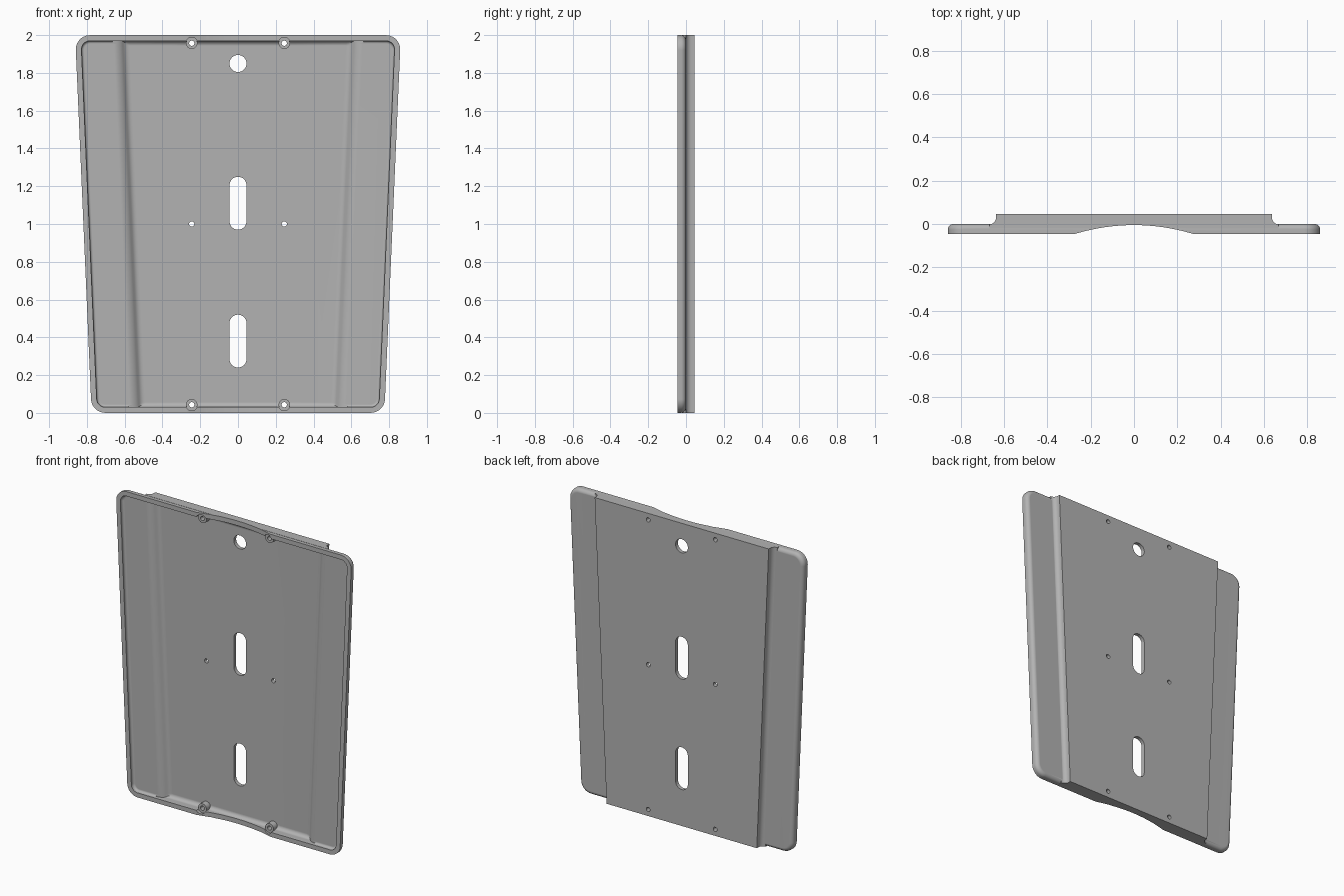
import bpy, bmesh
from math import sin, cos, pi, atan

if "Cube" in bpy.data.objects:
    bpy.data.objects.remove(bpy.data.objects["Cube"], do_unlink=True)

HEIGHT, FRONT, BACK = 2.0, -0.045, 0.045
BASE_W, SLOPE = 0.775, 0.0435          # half width at the bottom, flare per unit height
TILT = atan(SLOPE)

grey = bpy.data.materials.new("plain_grey")
grey.use_nodes = True
grey.diffuse_color = (0.45, 0.45, 0.45, 1)
grey.node_tree.nodes["Principled BSDF"].inputs["Base Color"].default_value = (0.45, 0.45, 0.45, 1)


def loft(name, rings):
    """Closed solid through rings with equal point counts."""
    bm = bmesh.new()
    rows = [[bm.verts.new(p) for p in ring] for ring in rings]
    n = len(rows[0])
    for a, b in zip(rows, rows[1:]):
        for i in range(n):
            j = (i + 1) % n
            bm.faces.new((a[i], a[j], b[j], b[i]))
    bm.faces.new(rows[0])
    bm.faces.new(rows[-1][::-1])
    bmesh.ops.recalc_face_normals(bm, faces=bm.faces)
    mesh = bpy.data.meshes.new(name)
    bm.to_mesh(mesh)
    bm.free()
    mesh.materials.append(grey)
    obj = bpy.data.objects.new(name, mesh)
    bpy.context.scene.collection.objects.link(obj)
    return obj


def outline(y, inset, radius=0.075, steps=10):
    """Tapered rounded outline, drawn inwards by inset."""
    r, low, high = radius - inset, 0.0005 + inset, HEIGHT - 0.0005 - inset
    half = []
    for zc, a0, a1 in ((low + r, -pi / 2, -TILT), (high - r, -TILT, pi / 2)):
        xc = BASE_W + SLOPE * zc - (inset + r) / cos(TILT)
        for i in range(steps + 1):
            a = a0 + (a1 - a0) * i / steps
            half.append((xc + r * cos(a), y, zc + r * sin(a)))
    return half + [(-x, y, z) for x, y, z in reversed(half)]


def tray(name, front, back, inset, fillet, steps=6):
    """Outline solid with its back edge rounded."""
    rings = [outline(front, inset)]
    for i in range(steps + 1):
        a = pi / 2 * i / steps
        rings.append(outline(back - fillet + fillet * sin(a), inset + fillet * (1 - cos(a))))
    return loft(name, rings)


def section(profile, z, cap=1.0):
    """Mirrored cross-section at height z, its sides following the taper."""
    side = [(x - SLOPE * (HEIGHT - z), min(y, cap), z) for x, y in profile]
    return side + [(-x, y, z) for x, y, z in reversed(side)]


def rod(name, x, z, r, y0, y1, length=0.0, steps=16):
    """Round or slot-shaped bar along y."""
    ring = []
    for shift, start in ((length / 2, 0), (-length / 2, pi)):
        for i in range(steps + 1):
            a = start + pi * i / steps
            if length == 0 and i == steps:
                continue
            ring.append((x + r * cos(a), z + shift + r * sin(a)))
    return loft(name, [[(px, y, pz) for px, pz in ring] for y in (y0, y1)])


def combine(target, tool, operation):
    mod = target.modifiers.new("combine", "BOOLEAN")
    mod.operation, mod.object, mod.solver = operation, tool, "EXACT"
    tool.hide_render = True
    bpy.context.view_layer.objects.active = target
    bpy.ops.object.modifier_apply(modifier=mod.name)
    bpy.data.objects.remove(tool, do_unlink=True)


# Shallow body with rounded back edge
plate = tray("mounting_plate", FRONT, 0.0, 0.0, 0.026)

# Raised centre panel on the back, with hollow fillets down to the wings
step = [(0.667, -0.02)]
step += [(0.667 - 0.031 * sin(a), 0.030 - 0.031 * cos(a)) for a in [pi / 2 * i / 8 for i in range(9)]]
step.append((0.636, BACK))
combine(plate, loft("raised_panel", [section(step, z) for z in (0, HEIGHT)]), "UNION")

# Hollow front: shallow pocket, then the deeper centre channel
combine(plate, tray("pocket", -0.06, -0.022, 0.03, 0.015), "DIFFERENCE")
FLOOR, ROUND, END = 0.02, 0.025, 0.031
inner = [(0.665, -0.06), (0.665, -0.023), (0.643, -0.019), (0.625, -0.011), (0.613, 0.0),
         (0.605, 0.009), (0.597, 0.015), (0.587, 0.019), (0.575, FLOOR)]
ends = []
for i in range(7):
    a = pi / 2 * i / 6
    ends.append((END + ROUND * (1 - cos(a)), FLOOR - ROUND + ROUND * sin(a)))
rows = ends + [(HEIGHT - z, cap) for z, cap in reversed(ends)]
combine(plate, loft("channel", [section(inner, z, cap) for z, cap in rows]), "DIFFERENCE")

# Shallow curved dip across the top and bottom rims
dip = [(0.27 * i / 16, -0.005 - 0.04 * (i / 16) ** 2) for i in range(-17, 18)]
dip = [(dip[0][0], -0.1)] + dip + [(dip[-1][0], -0.1)]
combine(plate, loft("rim_dip", [[(x, y, z) for x, y in dip] for z in (-0.1, HEIGHT + 0.1)]), "DIFFERENCE")

# Screw bosses sunk into the rims
for x in (-0.245, 0.245):
    for z in (0.043, HEIGHT - 0.043):
        combine(plate, rod("boss", x, z, 0.03, -0.03, 0.03), "UNION")
        combine(plate, rod("boss_recess", x, z, 0.031, -0.1, -0.022), "DIFFERENCE")

# Screw holes
for x in (-0.245, 0.245):
    for z in (0.043, 1.0, HEIGHT - 0.043):
        combine(plate, rod("screw_hole", x, z, 0.014, -0.1, 0.1), "DIFFERENCE")

# Round hanging hole and two slots
for z, length in ((1.85, 0.0), (1.11, 0.19), (0.38, 0.19)):
    combine(plate, rod("centre_hole", 0, z, 0.045, -0.1, 0.1, length), "DIFFERENCE")

# Smooth fillets, flat faces kept flat
bpy.ops.object.select_all(action="DESELECT")
plate.select_set(True)
bpy.context.view_layer.objects.active = plate
bpy.ops.object.shade_smooth_by_angle(angle=pi / 6)
weighted = plate.modifiers.new("weighted_normals", "WEIGHTED_NORMAL")
weighted.keep_sharp = True
